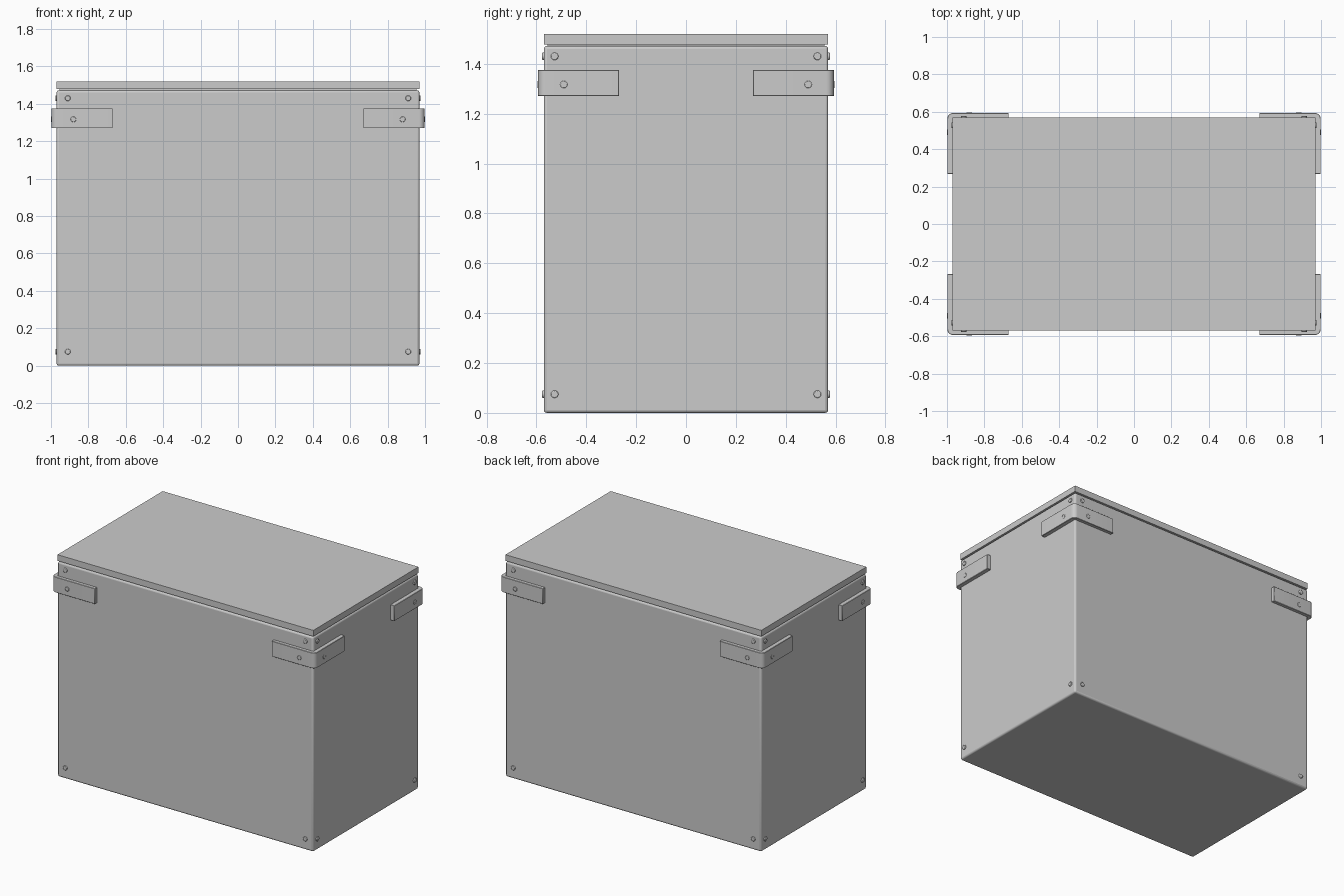
import bpy, bmesh, math
from mathutils import Matrix, Vector

if "Cube" in bpy.data.objects:
    bpy.data.objects.remove(bpy.data.objects["Cube"])

HX, HY = 0.97, 0.57          # body half sizes
OX, OY = 0.998, 0.593        # bracket outer faces


def finish(bm, name, bevel=0.0, segments=2):
    bmesh.ops.recalc_face_normals(bm, faces=bm.faces[:])
    mesh = bpy.data.meshes.new(name)
    bm.to_mesh(mesh)
    bm.free()
    obj = bpy.data.objects.new(name, mesh)
    bpy.context.collection.objects.link(obj)
    if bevel:
        mod = obj.modifiers.new("Bevel", 'BEVEL')
        mod.width = bevel
        mod.segments = segments
        mod.limit_method = 'ANGLE'
        mod.angle_limit = math.radians(40)
    bpy.ops.object.select_all(action='DESELECT')
    obj.select_set(True)
    bpy.context.view_layer.objects.active = obj
    bpy.ops.object.shade_smooth_by_angle(angle=math.radians(35))
    return obj


def box(name, z0, z1, bevel):
    bm = bmesh.new()
    bmesh.ops.create_cube(bm, size=1)
    bmesh.ops.scale(bm, verts=bm.verts, vec=(2 * HX, 2 * HY, z1 - z0))
    bmesh.ops.translate(bm, verts=bm.verts, vec=(0, 0, (z0 + z1) / 2))
    return finish(bm, name, bevel, 3)


def bracket(name, sx, sy):
    # L-shaped strap profile with a rounded outer corner, extruded upwards
    r = 0.03
    pts = [(0.67, HY - 0.002), (0.67, OY)]
    for i in range(7):
        a = math.pi / 2 * (1 - i / 6)
        pts.append((OX - r + r * math.cos(a), OY - r + r * math.sin(a)))
    pts += [(OX, 0.268), (HX - 0.002, 0.268), (HX - 0.002, HY - 0.002)]
    bm = bmesh.new()
    face = bm.faces.new([bm.verts.new((x * sx, y * sy, 1.27)) for x, y in pts])
    ext = bmesh.ops.extrude_face_region(bm, geom=[face])
    top = [v for v in ext["geom"] if isinstance(v, bmesh.types.BMVert)]
    bmesh.ops.translate(bm, verts=top, vec=(0, 0, 0.106))
    return finish(bm, name, 0.002, 1)


def rivet(name, pos, normal):
    # small shallow stud facing along the normal
    bm = bmesh.new()
    rot = Vector((0, 0, 1)).rotation_difference(Vector(normal)).to_matrix().to_4x4()
    bmesh.ops.create_cone(bm, cap_ends=True, segments=24, radius1=0.015,
                          radius2=0.015, depth=0.014,
                          matrix=Matrix.Translation(pos) @ rot)
    return finish(bm, name, 0.003, 2)


# Main box and its flat lid
box("box_body", 0.0, 1.472, 0.012)
box("lid", 1.478, 1.52, 0.0)
# Recessed seam filler between body and lid
seam = box("lid_seam", 1.46, 1.485, 0.0)
seam.scale = (0.985, 0.975, 1)

# Corner brackets and rivets, mirrored to all four corners
for sx in (-1, 1):
    for sy in (-1, 1):
        bracket("corner_bracket", sx, sy)
        for z in (0.075, 1.43):
            rivet("body_rivet_long_side", (sx * 0.91, sy * HY, z), (0, sy, 0))
            rivet("body_rivet_short_side", (sx * HX, sy * 0.527, z), (sx, 0, 0))
        rivet("bracket_rivet_long_side", (sx * 0.88, sy * (OY - 0.004), 1.317), (0, sy, 0))
        rivet("bracket_rivet_short_side", (sx * (OX - 0.005), sy * 0.49, 1.317), (sx, 0, 0))
